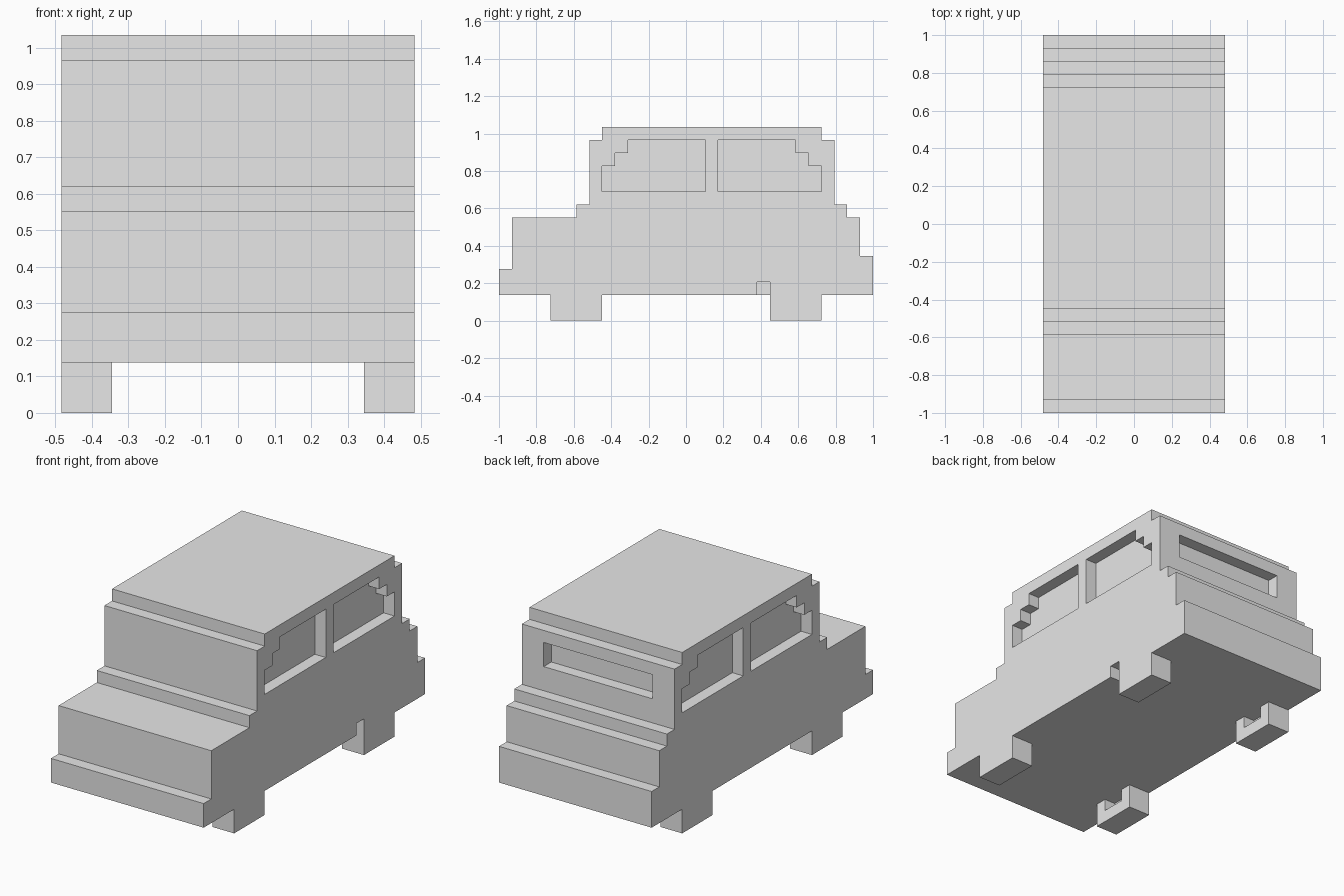
import bpy
import bmesh

U = 2 / 29          # one block
HALF = 7            # half the width, in blocks

if "Cube" in bpy.data.objects:
    bpy.data.objects.remove(bpy.data.objects["Cube"], do_unlink=True)

GREY = (0.8, 0.8, 0.8, 1)
paint = bpy.data.materials.new("light_grey")
paint.use_nodes = True
paint.diffuse_color = GREY
paint.node_tree.nodes["Principled BSDF"].inputs["Base Color"].default_value = GREY


def extrude(name, outline, x0, x1):
    """Sweep a (y, z) outline, in blocks, across x."""
    bm = bmesh.new()
    face = bm.faces.new([bm.verts.new((x0 * U, y * U, z * U)) for y, z in outline])
    swept = bmesh.ops.extrude_face_region(bm, geom=[face])
    moved = [v for v in swept["geom"] if isinstance(v, bmesh.types.BMVert)]
    bmesh.ops.translate(bm, verts=moved, vec=((x1 - x0) * U, 0, 0))
    bmesh.ops.recalc_face_normals(bm, faces=bm.faces)
    mesh = bpy.data.meshes.new(name)
    bm.to_mesh(mesh)
    bm.free()
    mesh.materials.append(paint)
    ob = bpy.data.objects.new(name, mesh)
    bpy.context.collection.objects.link(ob)
    return ob


def box(name, x0, x1, y0, y1, z0, z1):
    return extrude(name, [(y0, z0), (y1, z0), (y1, z1), (y0, z1)], x0, x1)


def cut(target, cutter):
    mod = target.modifiers.new("cut", "BOOLEAN")
    mod.operation = "DIFFERENCE"
    mod.solver = "EXACT"
    mod.object = cutter
    bpy.context.view_layer.objects.active = target
    bpy.ops.object.modifier_apply(modifier=mod.name)
    bpy.data.objects.remove(cutter, do_unlink=True)


# Stepped body
body = extrude("car_body", [
    (-14.5, 2), (14.5, 2), (14.5, 5), (13.5, 5), (13.5, 8), (12.5, 8),
    (12.5, 9), (11.5, 9), (11.5, 14), (10.5, 14), (10.5, 15), (-6.5, 15),
    (-6.5, 14), (-7.5, 14), (-7.5, 9), (-8.5, 9), (-8.5, 8), (-13.5, 8),
    (-13.5, 4), (-14.5, 4)], -HALF, HALF)


# Side windows: stepped recesses, the rear one being the front one flipped
def window(post, way):
    steps = [(0, 10), (8, 10), (8, 12), (7, 12), (7, 13), (6, 13), (6, 14), (0, 14)]
    return [(post + way * y, z) for y, z in steps]


for side in (-1, 1):
    for post, way in ((1.5, -1), (2.5, 1)):
        cut(body, extrude("window_cutter", window(post, way), side * (HALF - 1), side * (HALF + 1)))

# Rear window
cut(body, box("rear_window_cutter", -5, 5, 10.5, 13, 11, 13))

# Small missing block ahead of the rear left wheel
cut(body, box("sill_cutter", 6, 8, 5.5, 6.5, 1, 3))

# Wheels, each with a notch at the top of its inner face
for side, side_name in ((-1, "right"), (1, "left")):
    for y, end in ((-8.5, "front"), (8.5, "rear")):
        wheel = box(f"{end}_{side_name}_wheel", side * 5, side * HALF, y - 2, y + 2, 0, 2)
        cut(wheel, box("wheel_cutter", side * 4, side * 6, y - 1, y + 1, 1, 3))
